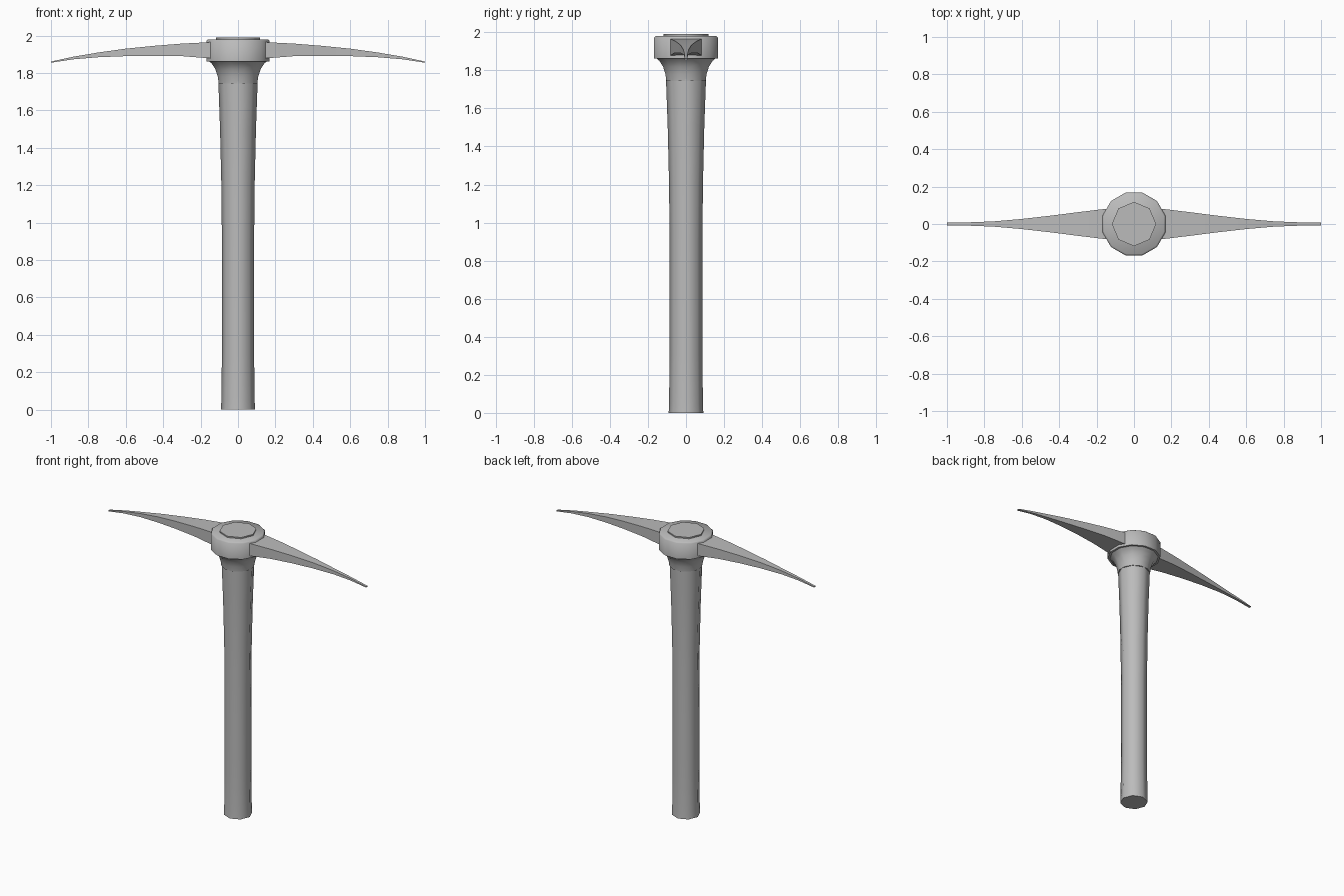
import bpy, bmesh, math

cube = bpy.data.objects.get("Cube")
if cube:
    bpy.data.objects.remove(cube, do_unlink=True)

grey = bpy.data.materials.new("plain grey")
grey.use_nodes = True
color = (0.5, 0.5, 0.5, 1)
grey.diffuse_color = color
grey.node_tree.nodes["Principled BSDF"].inputs["Base Color"].default_value = color


def loft(name, rings, angle=40):
    """Skin a list of closed rings, cap both ends and smooth the shading."""
    bm = bmesh.new()
    loops = [[bm.verts.new(p) for p in ring] for ring in rings]
    n = len(loops[0])
    for a, b in zip(loops, loops[1:]):
        for i in range(n):
            j = (i + 1) % n
            bm.faces.new((a[i], a[j], b[j], b[i]))
    bm.faces.new(loops[0][::-1])
    bm.faces.new(loops[-1])
    bmesh.ops.recalc_face_normals(bm, faces=bm.faces)
    mesh = bpy.data.meshes.new(name)
    bm.to_mesh(mesh)
    bm.free()
    mesh.materials.append(grey)
    obj = bpy.data.objects.new(name, mesh)
    bpy.context.collection.objects.link(obj)
    bpy.ops.object.select_all(action='DESELECT')
    obj.select_set(True)
    bpy.context.view_layer.objects.active = obj
    bpy.ops.object.shade_smooth_by_angle(angle=math.radians(angle))
    return obj


def turned(name, profile, sides, offset=0.0, angle=50):
    """Round part from (radius, height) pairs."""
    rings = []
    for r, z in profile:
        rings.append([(r * math.cos(math.tau * i / sides + offset),
                       r * math.sin(math.tau * i / sides + offset), z)
                      for i in range(sides)])
    return loft(name, rings, angle)


# Eight-sided handle, slightly flared at the foot and towards the head
turned("handle", [(0.091, 0), (0.089, 0.05), (0.086, 0.3), (0.086, 0.9),
                  (0.089, 1.2), (0.096, 1.5), (0.105, 1.75)], 8)

# End of the handle showing above the head
turned("handle_top", [(0.105, 1.75), (0.108, 1.9), (0.118, 1.99)], 8)

# Flared socket below the head
turned("socket", [(0.107, 1.745), (0.112, 1.78), (0.125, 1.82),
                  (0.145, 1.85), (0.17, 1.87)], 12, math.pi / 12)

# Twelve-sided collar of the head
turned("collar", [(0.174, 1.862), (0.174, 1.972), (0.165, 1.98)], 12, math.pi / 12)

# Pick arms: (x, half width, bottom, top), tapering and drooping to the tips
sections = [(0.1, 0.085, 1.877, 1.967), (0.16, 0.08, 1.879, 1.964),
            (0.3, 0.063, 1.89, 1.957), (0.45, 0.044, 1.892, 1.945),
            (0.6, 0.027, 1.89, 1.93), (0.75, 0.014, 1.884, 1.909),
            (0.88, 0.009, 1.873, 1.887), (1.0, 0.008, 1.855, 1.861)]
for name, side in (("left_arm", 1), ("right_arm", -1)):
    loft(name, [[(side * x, -w, lo), (side * x, w, lo),
                 (side * x, w, hi), (side * x, -w, hi)]
                for x, w, lo, hi in sections])
